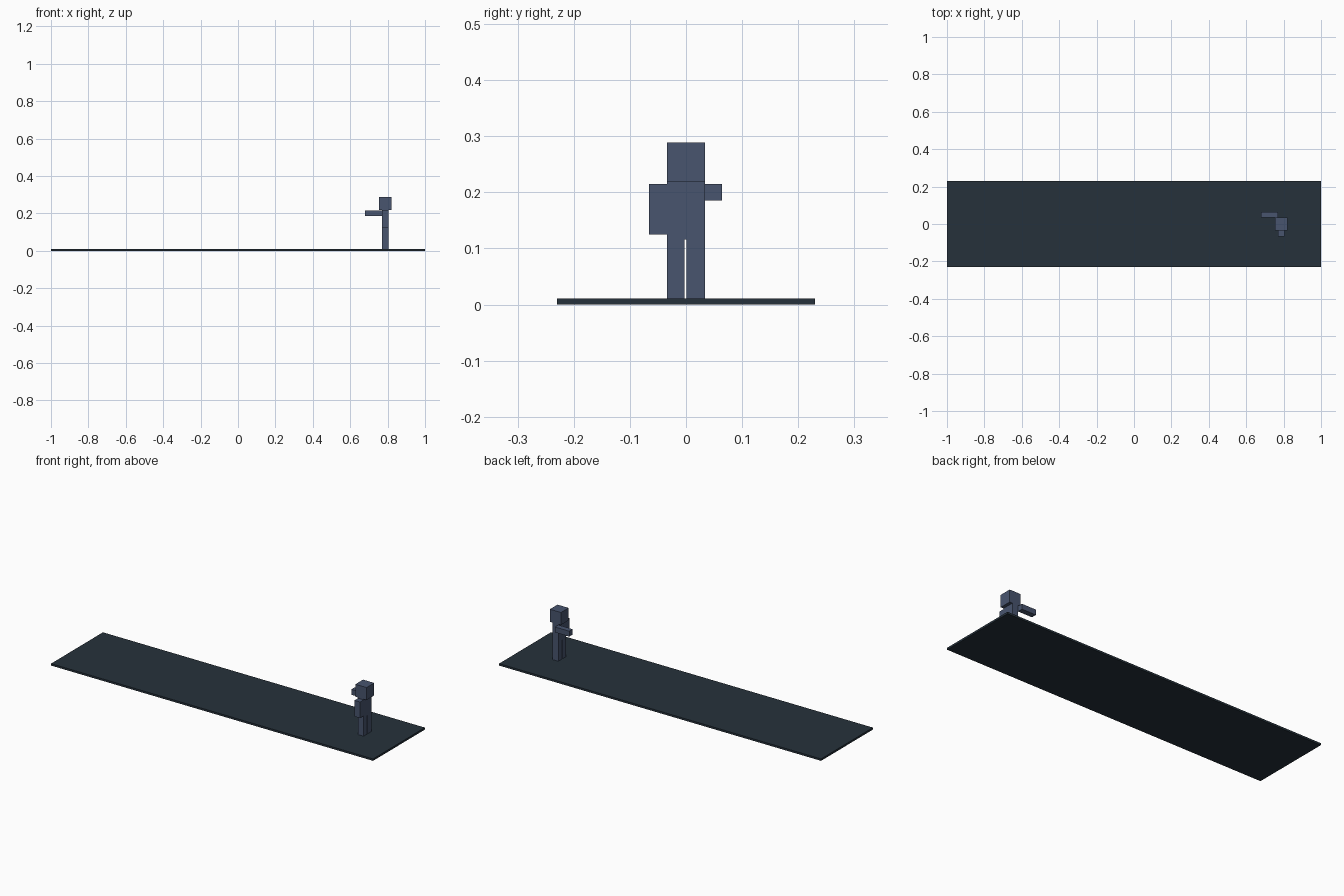
import bpy
import bmesh
from mathutils import Vector

default = bpy.data.objects.get("Cube")
if default:
    bpy.data.objects.remove(default, do_unlink=True)


def make_material(name, colour):
    mat = bpy.data.materials.new(name)
    mat.use_nodes = True
    mat.diffuse_color = (*colour, 1)
    bsdf = mat.node_tree.nodes["Principled BSDF"]
    bsdf.inputs["Base Color"].default_value = (*colour, 1)
    bsdf.inputs["Roughness"].default_value = 0.8
    return mat


def box(name, low, high, mat):
    """Axis-aligned box between two corners."""
    low, high = Vector(low), Vector(high)
    bm = bmesh.new()
    bmesh.ops.create_cube(bm, size=1)
    bmesh.ops.scale(bm, vec=high - low, verts=bm.verts)
    mesh = bpy.data.meshes.new(name)
    bm.to_mesh(mesh)
    bm.free()
    mesh.materials.append(mat)
    obj = bpy.data.objects.new(name, mesh)
    obj.location = (low + high) / 2
    bpy.context.collection.objects.link(obj)
    return obj


ground = make_material("dark slate", (0.0190, 0.0310, 0.0440))
body = make_material("slate blue", (0.0650, 0.0890, 0.1560))

# Heights of the main joints
floor, hip, neck, crown = 0.011, 0.116, 0.219, 0.289
shoulder = 0.215
# Depth of the body along x, and half its width along y
back, chest, half = 0.804, 0.769, 0.034

# Platform
box("platform", (-1, -0.23, 0), (1, 0.23, floor), ground)

# Standing figure, facing along the platform towards -x
box("head", (0.753, -half, neck), (0.822, half, crown), body)
box("torso", (chest, -half, hip), (back, half, neck), body)
box("leg_near", (chest, -half, floor), (back, -0.003, hip), body)
box("leg_far", (chest, 0.001, floor), (back, half, hip), body)

# One arm hangs down, the other is raised forwards
box("hanging_arm", (chest, -0.066, 0.125), (back, -half, shoulder), body)
box("raised_arm", (0.68, half, 0.185), (chest, 0.064, shoulder), body)
